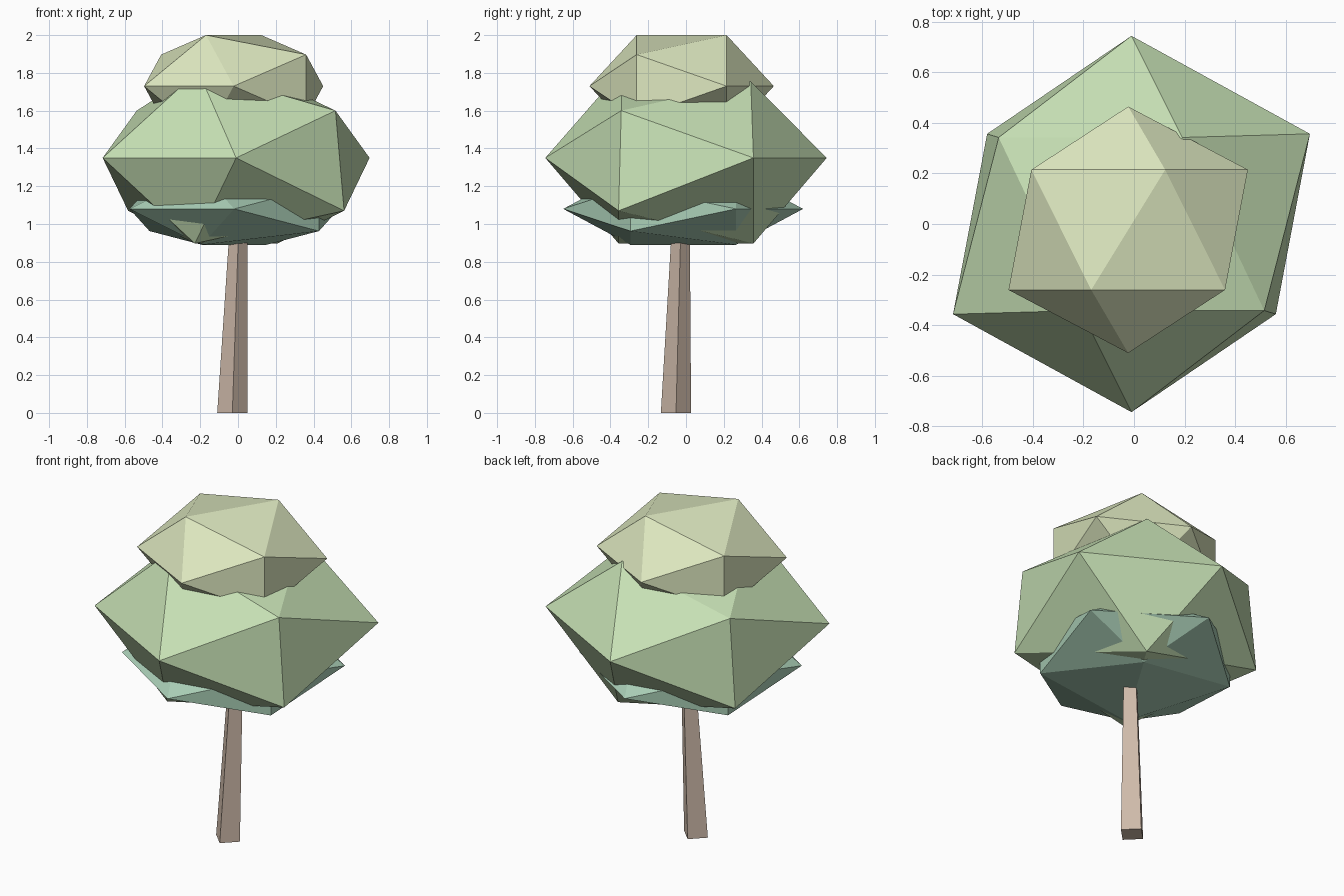
import bpy, bmesh
from math import pi
from mathutils import Matrix, Vector

if "Cube" in bpy.data.objects:
    bpy.data.objects.remove(bpy.data.objects["Cube"])


def finish(bm, name, color):
    bmesh.ops.recalc_face_normals(bm, faces=bm.faces)
    mesh = bpy.data.meshes.new(name)
    bm.to_mesh(mesh)
    bm.free()
    mat = bpy.data.materials.new(name + "_color")
    mat.diffuse_color = (*color, 1)
    mat.use_nodes = True
    mat.node_tree.nodes["Principled BSDF"].inputs["Base Color"].default_value = mat.diffuse_color
    mesh.materials.append(mat)
    obj = bpy.data.objects.new(name, mesh)
    bpy.context.collection.objects.link(obj)


def foliage(name, centre, sx, pole_y, ring_y, up, down, color, top_pinch=1.0, front_peak=None):
    """Icosahedron lying with its poles along y, squashed separately above and below."""
    bm = bmesh.new()
    bmesh.ops.create_icosphere(bm, subdivisions=1, radius=1, matrix=Matrix.Rotation(pi / 2, 4, 'X'))
    # five-sided ring at the front keeps its single equator corner on the left
    if min((v.co for v in bm.verts if -0.6 < v.co.y < -0.3), key=lambda c: abs(c.z)).x > 0:
        bmesh.ops.rotate(bm, verts=bm.verts, matrix=Matrix.Rotation(pi, 3, 'Y'))
    for v in bm.verts:
        x, y, z = v.co
        y = (pole_y if abs(y) > 0.8 else ring_y) * (1 if y > 0 else -1)
        pinch = top_pinch if z > 0.1 else 1.0
        peak = front_peak if front_peak and z > 0.8 and y < 0 else up
        v.co = Vector(centre) + Vector((x * sx * pinch, y * (0.5 + pinch / 2),
                                        z * (peak if z > 0 else down) / 0.8506))
    finish(bm, name, color)


# Leaning, tapered four-sided trunk
bm = bmesh.new()
bmesh.ops.create_cone(bm, cap_ends=True, segments=4, radius1=0.08, radius2=0.047, depth=1.0,
                      matrix=Matrix.Translation((0, 0, 0.5)))
for v in bm.verts:
    v.co.x += -0.03 + 0.034 * v.co.z
    v.co.y += -0.053 + 0.026 * v.co.z
finish(bm, "trunk", (0.62, 0.49, 0.40))

# Three overlapping foliage masses
foliage("lower_foliage", (-0.02, -0.015, 1.08), 0.62, 0.635, 0.28, 0.19, 0.19, (0.40, 0.62, 0.47))
foliage("middle_foliage", (-0.01, 0.0, 1.35), 0.79, 0.745, 0.357, 0.405, 0.453,
        (0.57, 0.75, 0.46), top_pinch=0.92, front_peak=0.46)
foliage("upper_foliage", (-0.023, -0.023, 1.73), 0.53, 0.488, 0.238, 0.27, 0.27, (0.72, 0.80, 0.52))
